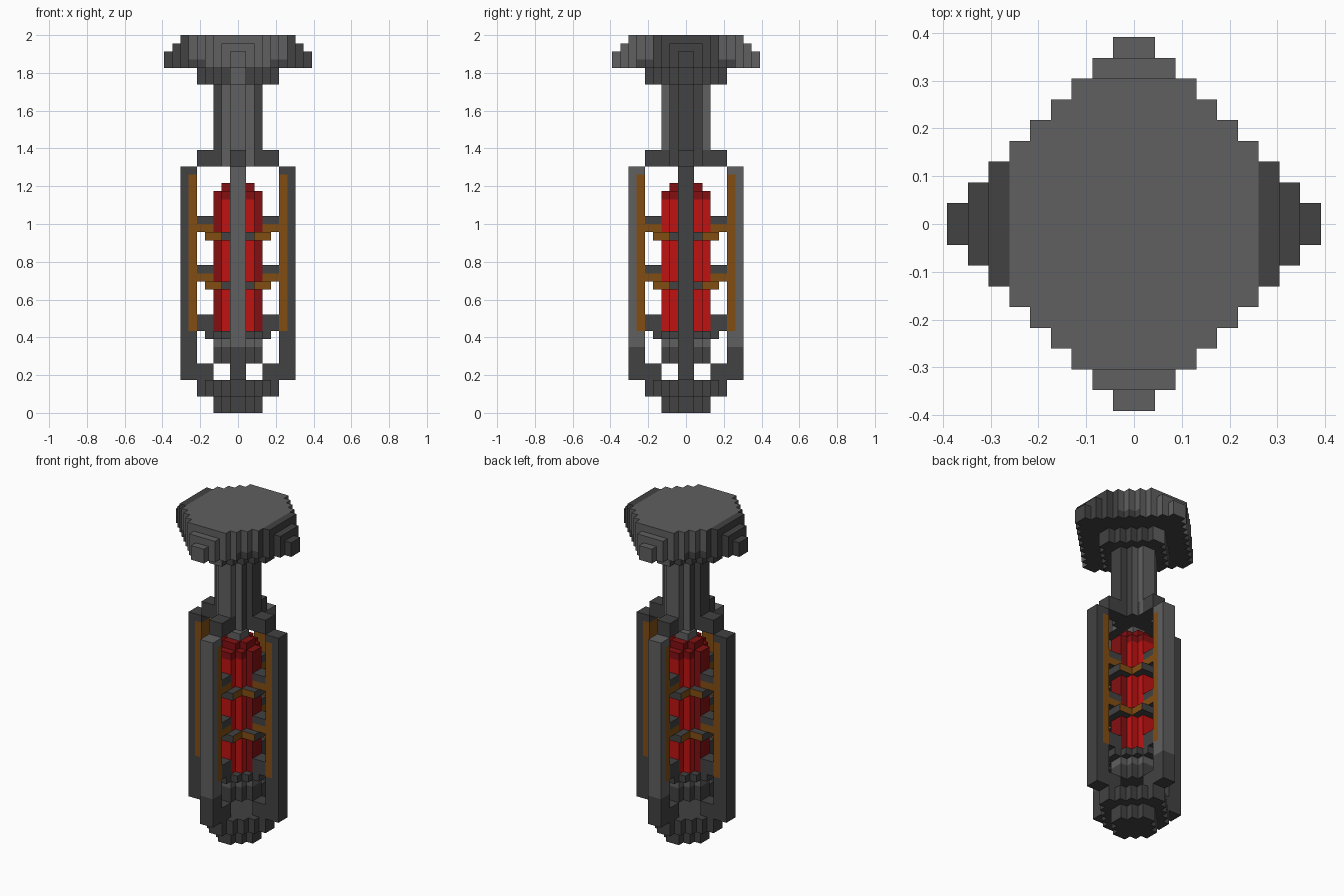
import bpy, bmesh, math
from mathutils import Matrix, Vector

if "Cube" in bpy.data.objects:
    bpy.data.objects.remove(bpy.data.objects["Cube"], do_unlink=True)

U = 2 / 46  # size of one block


def material(name, rgb):
    m = bpy.data.materials.new(name)
    m.use_nodes = True
    col = (*rgb, 1)
    m.diffuse_color = col
    bsdf = m.node_tree.nodes["Principled BSDF"]
    bsdf.inputs["Base Color"].default_value = col
    bsdf.inputs["Roughness"].default_value = 0.8
    return m


DARK, MID, RED, DEEP, AMBER = range(5)
MATS = [material("dark grey", (0.054, 0.054, 0.054)),
        material("mid grey", (0.115, 0.115, 0.115)),
        material("bright red", (0.53, 0.006, 0.006)),
        material("deep red", (0.23, 0.005, 0.006)),
        material("amber brown", (0.22, 0.075, 0.006))]


def finish(name, bm, rule, cuts=(), turn=0):
    """Cut the part at the given planes, colour its faces by rule, turn and scale it."""
    for axis, value in cuts:
        normal = Vector([float(axis == a) for a in "xyz"])
        bmesh.ops.bisect_plane(bm, geom=bm.verts[:] + bm.edges[:] + bm.faces[:],
                               plane_co=normal * value, plane_no=normal)
    bmesh.ops.recalc_face_normals(bm, faces=bm.faces[:])
    for f in bm.faces:
        f.material_index = rule(f.calc_center_median(), f.normal) if callable(rule) else rule
    bm.transform(Matrix.Scale(U, 4) @ Matrix.Rotation(turn * math.pi / 2, 4, "Z"))
    mesh = bpy.data.meshes.new(name)
    bm.to_mesh(mesh)
    bm.free()
    for m in MATS:
        mesh.materials.append(m)
    obj = bpy.data.objects.new(name, mesh)
    bpy.context.collection.objects.link(obj)
    return obj


def diamond(name, n, z0, z1, rule, cuts=(), limit=99):
    """Stepped diamond prism reaching n blocks out, its tips trimmed at limit."""
    quarter = []
    for j in range(n):
        for y in (j, j + 1):
            p = (min(n - j, limit), min(y, limit))
            if y > 0 and p not in quarter:
                quarter.append(p)
    outline = []
    for k in range(4):
        for x, y in quarter:
            for _ in range(k):
                x, y = -y, x
            if (x, y) not in outline:
                outline.append((x, y))
    bm = bmesh.new()
    face = bm.faces.new([bm.verts.new((x, y, z0)) for x, y in outline])
    new = bmesh.ops.extrude_face_region(bm, geom=[face])["geom"]
    bmesh.ops.translate(bm, vec=(0, 0, z1 - z0),
                        verts=[v for v in new if isinstance(v, bmesh.types.BMVert)])
    return finish(name, bm, rule, cuts)


def block(name, r0, r1, half, z0, z1, rule, cuts=(), turn=0):
    """Box running outwards from r0 to r1, turned to one of the four sides."""
    bm = bmesh.new()
    bmesh.ops.create_cube(bm, size=1)
    bm.transform(Matrix.Translation(((r0 + r1) / 2, 0, (z0 + z1) / 2))
                 @ Matrix.Diagonal((r1 - r0, 2 * half, z1 - z0, 1)))
    return finish(name, bm, rule, cuts, turn)


# Colour rules
def head_rule(c, n):
    if n.z < -0.5:
        return DARK
    return MID if abs(c.x) < 4 or (abs(c.x) < 6 and c.z > 43) else DARK


def stem_rule(c, n):
    return MID if abs(c.x) < 2 and c.z > 30 else DARK


def collar_rule(c, n):
    return MID if abs(c.x) < 1 and n.z > -0.5 else DARK


def core_rule(c, n):
    return DEEP if abs(c.x) > 2 or c.z > 26 else RED


def shelf_rule(c, n):
    return AMBER if abs(n.y) > 0.5 else DARK


def strut_rule(c, n):
    return AMBER if abs(n.y) > 0.5 and c.z % 6 < 5 else DARK


# Base and lower post
diamond("base_foot", 3, 0, 2, DARK)
diamond("base_plate", 5, 2, 4, DARK)
diamond("lower_post", 3, 6, 9, lambda c, n: MID if c.z > 8 and n.z > -0.5 else DARK, [("z", 8)])
diamond("core_seat", 4, 9, 10, DARK)

# Red core with its stepped top
diamond("core", 3, 10, 27, core_rule, [("x", -2), ("x", 2), ("z", 26)])
diamond("core_top", 2, 27, 28, DEEP)
block("core_cap", -1, 1, 1, 28, 29, MID)

# Four cage bars with their struts
for k, side in enumerate(["left", "back", "right", "front"]):
    shell = MID if k % 2 else DARK

    def bar_rule(c, n, shell=shell):
        if c.x < 6 and 10 < c.z < 29:
            return AMBER
        return shell if c.z > 8 else DARK

    block(side + "_bar", 5, 7, 1, 4, 30, bar_rule,
          [("x", 6), ("z", 8), ("z", 10), ("z", 29)], k)
    block(side + "_base_arm", 3, 5, 1, 4, 6, DARK, turn=k)
    block(side + "_seat_arm", 3, 5, 1, 10, 12, DARK, turn=k)
    block(side + "_collar_arm", 1, 5, 1, 30, 32, DARK, turn=k)
    for name, z in (("lower", 15), ("upper", 21)):
        block(f"{side}_{name}_shelf", 1, 4, 2, z, z + 1, shelf_rule, turn=k)
        block(f"{side}_{name}_strut", 3, 5, 1, z + 1, z + 3, strut_rule,
              [("z", z + 2)], k)

# Plunger stem and stepped head
diamond("stem", 3, 30, 40, stem_rule, [("x", -2), ("x", 2)])
diamond("head_collar", 5, 40, 42, collar_rule)
head_cuts = [("x", -6), ("x", 6), ("x", -4), ("x", 4)]
diamond("head_rim", 9, 42, 44, head_rule, head_cuts + [("z", 43)])
diamond("head_step", 9, 44, 45, head_rule, head_cuts, 8)
diamond("head_top", 9, 45, 46, head_rule, head_cuts, 7)
